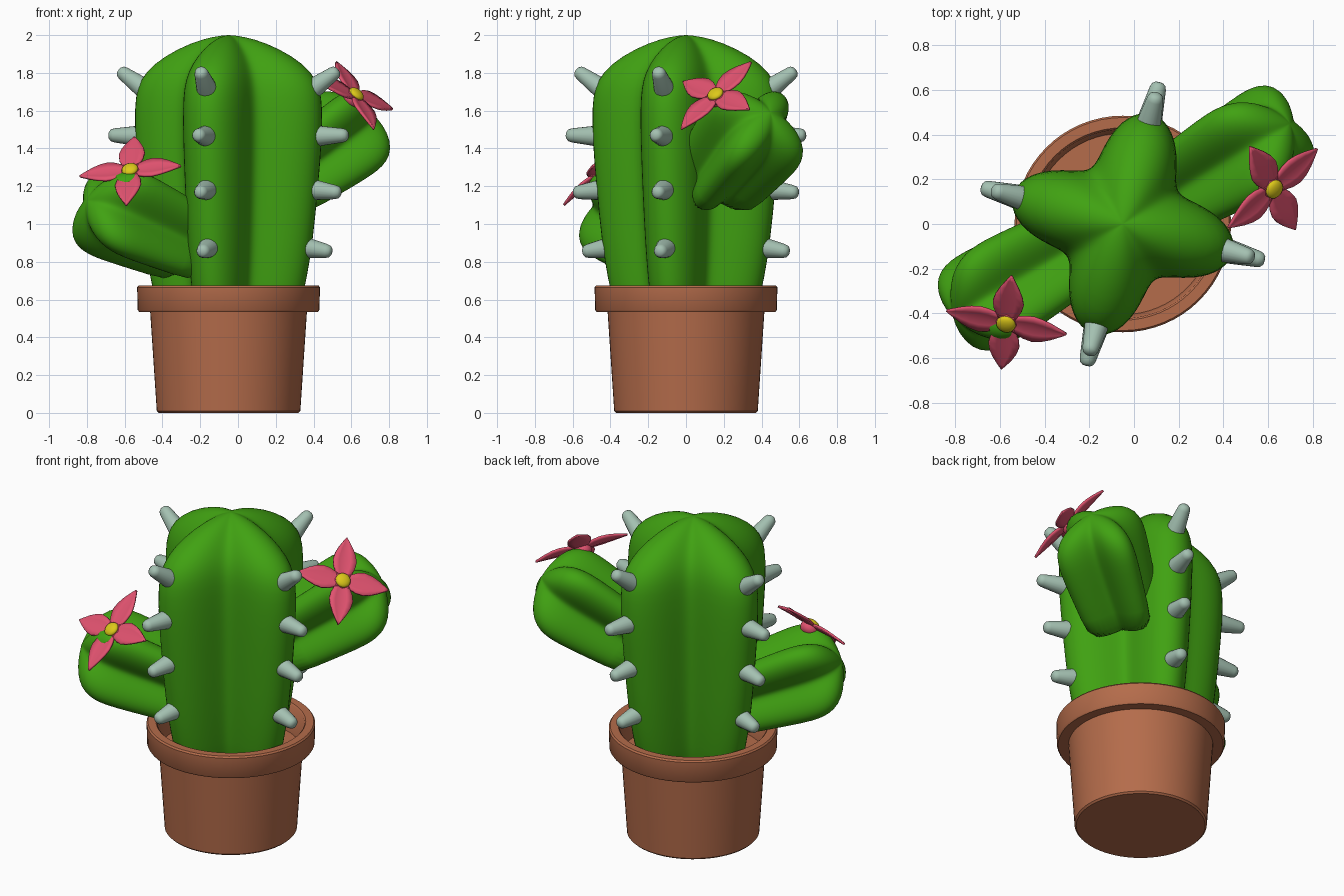
import bpy, math
from mathutils import Matrix, Vector

if "Cube" in bpy.data.objects:
    bpy.data.objects.remove(bpy.data.objects["Cube"])

def material(name, col):
    m = bpy.data.materials.new(name)
    m.diffuse_color = (*col, 1)
    m.use_nodes = True
    m.node_tree.nodes["Principled BSDF"].inputs["Base Color"].default_value = m.diffuse_color
    return m

GREEN = material("cactus_green", (0.052, 0.36, 0.006))
CLAY = material("terracotta", (0.46, 0.15, 0.07))
SPIKE = material("pale_spike", (0.37, 0.53, 0.44))
PINK = material("petal_pink", (0.75, 0.085, 0.16))
YELLOW = material("flower_yellow", (0.72, 0.58, 0.01))

def make(name, verts, faces, mat, matrix, angle=40):
    me = bpy.data.meshes.new(name)
    me.from_pydata(verts, [], faces)
    me.transform(matrix)
    me.materials.append(mat)
    me.shade_smooth()
    me.set_sharp_from_angle(angle=math.radians(angle))
    ob = bpy.data.objects.new(name, me)
    bpy.context.collection.objects.link(ob)
    return ob

def lathe(name, profile, mat, matrix, lobe=0.0, phase=0.0, seg=48, angle=40):
    """Turn (radius, height) points round z; lobe > 0 gives four soft ridges."""
    verts, faces = [], []
    for r, z in profile:
        for i in range(seg):
            a = 2 * math.pi * i / seg
            k = r * (1 - lobe + lobe * math.cos(4 * (a - phase)))
            verts.append((k * math.cos(a), k * math.sin(a), z))
    for j in range(len(profile) - 1):
        for i in range(seg):
            n = (i + 1) % seg
            faces.append((j * seg + i, j * seg + n, (j + 1) * seg + n, (j + 1) * seg + i))
    faces.append(tuple(reversed(range(seg))))
    faces.append(tuple(range((len(profile) - 1) * seg, len(profile) * seg)))
    return make(name, verts, faces, mat, matrix, angle)

def along(start, direction):
    """Frame at start with z along direction and y as upright as possible."""
    z = Vector(direction).normalized()
    x = Vector((0, 0, 1)).cross(z).normalized()
    y = z.cross(x)
    return Matrix.Translation(start) @ Matrix((x, y, z)).transposed().to_4x4()

CX = -0.05                       # the pot stands a little left of centre
BASE = Matrix.Translation((CX, 0, 0))

# pot with rim, hollow at the top
lathe("pot", [(0.37, 0), (0.38, 0.01), (0.415, 0.535), (0.474, 0.535), (0.481, 0.545),
              (0.484, 0.665), (0.476, 0.675), (0.43, 0.675), (0.422, 0.667),
              (0.405, 0.5)], CLAY, BASE, seg=64)

# main stem with four ridges
TURN = math.radians(-14.5)
stem = lathe("stem", [(0.35, 0.42), (0.40, 0.6), (0.425, 0.7), (0.46, 0.9), (0.49, 1.2),
                      (0.511, 1.45), (0.513, 1.62), (0.50, 1.72), (0.455, 1.805),
                      (0.35, 1.89), (0.20, 1.962), (0.08, 1.993), (0.01, 2.0)],
             GREEN, BASE, 0.22, TURN, seg=64, angle=80)

# two arms: shoulder centre, heading and rise
ARM = [(0.24, -0.62), (0.26, -0.45), (0.285, -0.25), (0.297, -0.12), (0.293, -0.05),
       (0.272, 0.015), (0.22, 0.07), (0.14, 0.105), (0.06, 0.122), (0.008, 0.126)]
for side, pos, heading, rise in (("right", (0.606, 0.394, 1.52), 31, 33),
                                 ("left", (-0.70, -0.355, 1.08), 210, 21)):
    h, e = math.radians(heading), math.radians(rise)
    d = (math.cos(e) * math.cos(h), math.cos(e) * math.sin(h), math.sin(e))
    lathe("arm_" + side, ARM, GREEN, along(pos, d), 0.22, math.pi / 4, seg=64, angle=80)

# spikes: four rows on each ridge, (base radius, z) to (tip radius, z)
ROWS = [((0.43, 1.695), (0.60, 1.815)), ((0.45, 1.465), (0.655, 1.47)),
        ((0.43, 1.185), (0.615, 1.165)), ((0.39, 0.88), (0.565, 0.852))]
for k in range(4):
    a = TURN + k * math.pi / 2
    for j, ((r0, z0), (r1, z1)) in enumerate(ROWS):
        p = Vector((CX + r0 * math.cos(a), r0 * math.sin(a), z0))
        q = Vector((CX + r1 * math.cos(a), r1 * math.sin(a), z1))
        n = (q - p).length
        lathe(f"spike_{k + 1}_{j + 1}",
              [(0.06, 0), (0.037, n - 0.03), (0.031, n - 0.012), (0.018, n - 0.002), (0.004, n)],
              SPIKE, along(p, q - p), seg=20, angle=80)

# flowers: four pointed petals, a calyx behind and a yellow centre
PETAL = [(0.0, 0.03), (0.15, 0.045), (0.3, 0.063), (0.45, 0.07), (0.6, 0.061),
         (0.75, 0.043), (0.9, 0.019), (1.0, 0.002)]
DOME = [(math.cos(t * math.pi / 12), math.sin(t * math.pi / 12)) for t in range(-6, 7)]
for side, c, xdir, nrm in (("left", (-0.57, -0.44, 1.28), (0.26, -0.06, 0.037), (-0.2, -0.63, 0.75)),
                           ("right", (0.62, 0.16, 1.68), (0.2, 0.17, -0.065), (0.59, -0.37, 0.72))):
    n = Vector(nrm).normalized()
    y = n.cross(Vector(xdir)).normalized()
    frame = Matrix.Translation(c) @ Matrix((y.cross(n), y, n)).transposed().to_4x4()
    for k in range(4):
        verts, faces = [], []
        for i, (u, w) in enumerate(PETAL):
            lift = 0.012 * math.sin(u * math.pi)
            verts += [(u * 0.275, s * w, lift - 0.012 * (1 - abs(s)) * w / 0.07)
                      for s in (-1, -0.5, 0, 0.5, 1)]
            if i:
                b = 5 * i
                faces += [(b - 5 + s, b + s, b + s + 1, b - 4 + s) for s in range(4)]
        ob = make(f"petal_{side}_{k + 1}", verts, faces, PINK,
                  frame @ Matrix.Rotation(k * math.pi / 2, 4, 'Z'))
        mod = ob.modifiers.new("thickness", 'SOLIDIFY')
        mod.thickness = 0.012
        mod.offset = 0
    lathe("calyx_" + side, [(0.055 * r + 0.001, 0.045 * z - 0.02) for r, z in DOME],
          PINK, frame, seg=24, angle=80)
    lathe("flower_centre_" + side, [(0.043 * r + 0.001, 0.022 * z + 0.013) for r, z in DOME],
          YELLOW, frame, seg=24, angle=80)

# soften the plant body
for ob in bpy.data.objects:
    if ob.name.startswith(("stem", "arm_")):
        ob.modifiers.new("smooth", 'SUBSURF').levels = 1
